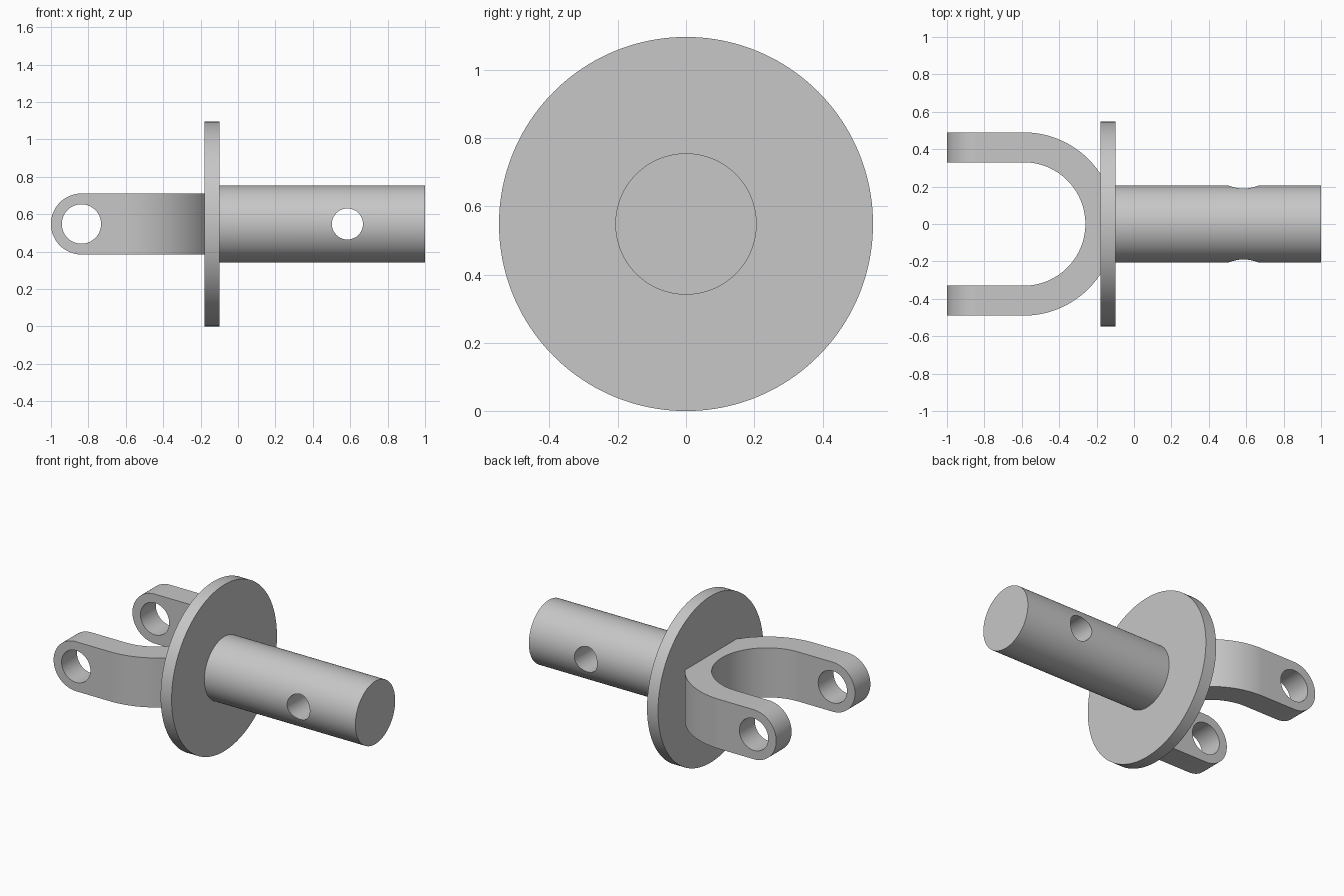
import bpy
import bmesh
from math import cos, sin, pi, asin
from mathutils import Vector

if "Cube" in bpy.data.objects:
    bpy.data.objects.remove(bpy.data.objects["Cube"], do_unlink=True)

AXIS_Z = 0.548          # height of the shared centre line
FLANGE_R, FLANGE_BACK, FLANGE_FRONT = 0.548, -0.18, -0.10
SHAFT_R, PIN_X, PIN_R = 0.207, 0.585, 0.083
EYE_X, EYE_R, EYE_HOLE_R = -0.837, 0.163, 0.105
BEND_X, BEND_IN, BEND_OUT = -0.59, 0.33, 0.49

steel = bpy.data.materials.new("plain_grey_steel")
steel.use_nodes = True
GREY = (0.57, 0.57, 0.57, 1)
steel.diffuse_color = GREY
steel.node_tree.nodes["Principled BSDF"].inputs["Base Color"].default_value = GREY


def arc(cx, cy, r, start, end, steps=64):
    return [(cx + r * cos(start + (end - start) * i / steps),
             cy + r * sin(start + (end - start) * i / steps)) for i in range(steps + 1)]


def circle(cx, cy, r, steps=112):
    return arc(cx, cy, r, 0, 2 * pi, steps)[:-1]


def prism(name, profile, axis, low, high):
    """Extrude a 2D profile along x, y or z from low to high."""
    place = {"x": lambda a, b: (low, a, b),
             "y": lambda a, b: (a, low, b),
             "z": lambda a, b: (a, b, low)}[axis]
    bm = bmesh.new()
    face = bm.faces.new([bm.verts.new(place(a, b)) for a, b in profile])
    grown = bmesh.ops.extrude_face_region(bm, geom=[face])["geom"]
    shift = Vector([high - low if c == axis else 0 for c in "xyz"])
    bmesh.ops.translate(bm, verts=[g for g in grown if isinstance(g, bmesh.types.BMVert)], vec=shift)
    bmesh.ops.recalc_face_normals(bm, faces=bm.faces)
    mesh = bpy.data.meshes.new(name)
    bm.to_mesh(mesh)
    bm.free()
    mesh.materials.append(steel)
    obj = bpy.data.objects.new(name, mesh)
    bpy.context.collection.objects.link(obj)
    return obj


def carve(obj, cutter, operation):
    """Apply a boolean and discard its cutter."""
    mod = obj.modifiers.new("carve", "BOOLEAN")
    mod.object, mod.operation, mod.solver = cutter, operation, "EXACT"
    graph = bpy.context.evaluated_depsgraph_get()
    result = bpy.data.meshes.new_from_object(obj.evaluated_get(graph))
    obj.modifiers.clear()
    obj.data = result
    bpy.data.objects.remove(cutter, do_unlink=True)


# Round flange
flange = prism("flange", circle(0, AXIS_Z, FLANGE_R, 160), "x", FLANGE_BACK, FLANGE_FRONT)

# Shaft with a cross hole for a pin
shaft = prism("shaft", circle(0, AXIS_Z, SHAFT_R), "x", FLANGE_FRONT - 0.01, 1)
carve(shaft, prism("pin_hole", circle(PIN_X, AXIS_Z, PIN_R, 64), "y", -1, 1), "DIFFERENCE")

# U-shaped fork, cut flat where it meets the flange
root_x = FLANGE_BACK + 0.01
cut = pi / 2 - asin((root_x - BEND_X) / BEND_OUT)
u_profile = ([(-1.1, -BEND_OUT)] + arc(BEND_X, 0, BEND_OUT, -pi / 2, -cut)
             + arc(BEND_X, 0, BEND_OUT, cut, pi / 2)
             + [(-1.1, BEND_OUT), (-1.1, BEND_IN)]
             + arc(BEND_X, 0, BEND_IN, pi / 2, -pi / 2, 96) + [(-1.1, -BEND_IN)])
fork = prism("fork", u_profile, "z", AXIS_Z - 0.3, AXIS_Z + 0.3)

# Rounded fork tips and eye holes
tip_profile = arc(EYE_X, AXIS_Z, EYE_R, pi / 2, 3 * pi / 2) + [
    (0.2, AXIS_Z - EYE_R), (0.2, AXIS_Z + EYE_R)]
carve(fork, prism("tip_outline", tip_profile, "y", -1, 1), "INTERSECT")
carve(fork, prism("eye_hole", circle(EYE_X, AXIS_Z, EYE_HOLE_R, 80), "y", -1, 1), "DIFFERENCE")

# Smooth round surfaces, crisp edges
bpy.ops.object.select_all(action="DESELECT")
for part in (flange, shaft, fork):
    part.select_set(True)
bpy.context.view_layer.objects.active = flange
bpy.ops.object.shade_smooth_by_angle(angle=pi / 6)
